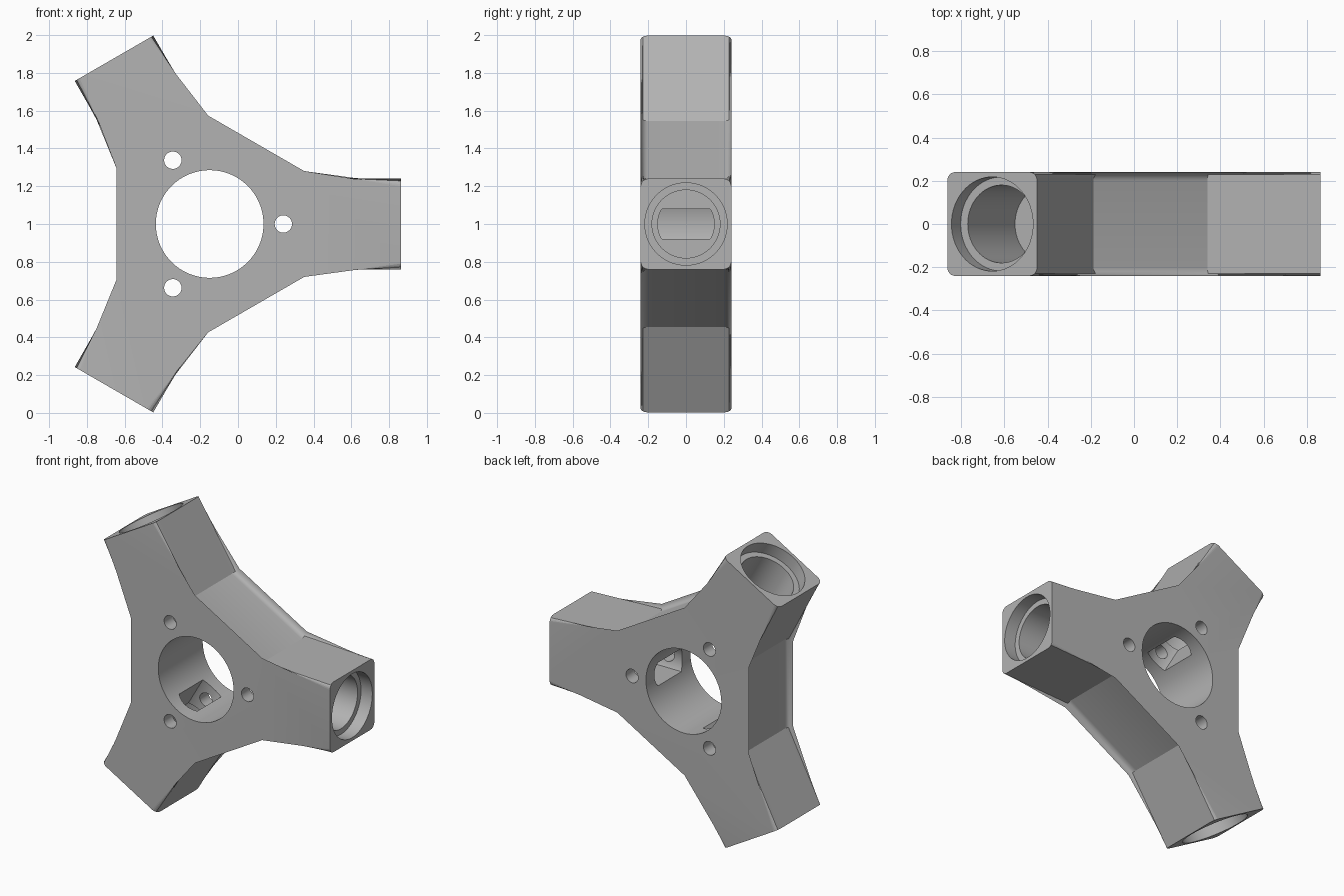
import bpy, bmesh
from math import sin, cos, pi, radians
from mathutils import Matrix, Vector

cube = bpy.data.objects.get("Cube")
if cube:
    bpy.data.objects.remove(cube, do_unlink=True)

CENTRE = Vector((-0.15, 0, 1))
REACH, HALF, SHOULDER = 1.013, 0.24, 0.49
ARMS = [radians(a) for a in (0, 120, 240)]

grey = bpy.data.materials.new("plain grey")
grey.use_nodes = True
grey.diffuse_color = (0.45, 0.45, 0.45, 1)
grey.node_tree.nodes["Principled BSDF"].inputs["Base Color"].default_value = grey.diffuse_color


def circle(r, n=64):
    return [(r * cos(2 * pi * i / n), r * sin(2 * pi * i / n)) for i in range(n)]


def prism(name, profile, start, end, matrix, bevel=0):
    """Extrude a profile along its local z axis, then place it."""
    bm = bmesh.new()
    low = [bm.verts.new((x, y, start)) for x, y in profile]
    high = [bm.verts.new((x, y, end)) for x, y in profile]
    bm.faces.new(low[::-1])
    bm.faces.new(high)
    n = len(profile)
    for i in range(n):
        j = (i + 1) % n
        bm.faces.new((low[i], low[j], high[j], high[i]))
    if bevel:
        # round the rim, leaving the open ends of the arms crisp
        rim = [e for e in bm.edges
               if abs(e.verts[0].co.z - e.verts[1].co.z) < 0.001
               and (e.verts[0].co + e.verts[1].co).xy.length / 2 < REACH - 0.01]
        bmesh.ops.bevel(bm, geom=rim, offset=bevel, segments=6, profile=0.5,
                        affect='EDGES', clamp_overlap=True)
    bm.transform(matrix)
    bmesh.ops.recalc_face_normals(bm, faces=bm.faces)
    mesh = bpy.data.meshes.new(name)
    bm.to_mesh(mesh)
    bm.free()
    mesh.materials.append(grey)
    obj = bpy.data.objects.new(name, mesh)
    bpy.context.collection.objects.link(obj)
    return obj


# Local frame for the plate: profile in the upright plane, thickness along y
plate = Matrix.Translation(CENTRE) @ Matrix.Rotation(pi / 2, 4, 'X')

# Three-armed body
outline = []
for a in ARMS:
    for u, v in ((SHOULDER, -HALF), (REACH, -HALF), (REACH, HALF), (SHOULDER, HALF)):
        outline.append((u * cos(a) - v * sin(a), u * sin(a) + v * cos(a)))
body = prism("three_way_hub", outline, -HALF, HALF, plate, bevel=0.04)

# Central through hole
cutters = [prism("hub_hole_cutter", circle(0.285, 96), -0.5, 0.5, plate)]

# Slot section: a circle with two flattened sides
slot = [(x, max(-0.08, min(0.08, y))) for x, y in circle(0.15, 96)
        if abs(y) < 0.08 or abs(x) < 0.127]
arc = [(0.15 * sin(t), 0.15 * cos(t)) for t in (radians(-32 + 4 * i) for i in range(17))]
slot = [(y, x) for x, y in arc] + [(-y, -x) for x, y in arc]

for a in ARMS:
    turn = plate @ Matrix.Rotation(a, 4, 'Z')
    along = turn @ Matrix.Rotation(pi / 2, 4, 'Y')
    # Socket, its wider mouth, the slot into the hub and the cross pin hole
    cutters.append(prism("socket_cutter", circle(0.18), 0.49, 1.1, along))
    cutters.append(prism("mouth_cutter", circle(0.218), REACH - 0.085, 1.2, along))
    cutters.append(prism("slot_cutter", slot, 0.1, 0.55, along))
    cutters.append(prism("pin_cutter", circle(0.046, 32), -0.6, 0.6,
                         turn @ Matrix.Translation((0.39, 0, 0))))

bpy.ops.object.select_all(action='DESELECT')
bpy.context.view_layer.objects.active = body
body.select_set(True)
for cutter in cutters:
    cutter.hide_render = True
    mod = body.modifiers.new("cut", 'BOOLEAN')
    mod.operation = 'DIFFERENCE'
    mod.solver = 'EXACT'
    mod.object = cutter
    bpy.ops.object.modifier_apply(modifier=mod.name)
    bpy.data.objects.remove(cutter, do_unlink=True)

bpy.ops.object.shade_smooth_by_angle(angle=radians(25))
